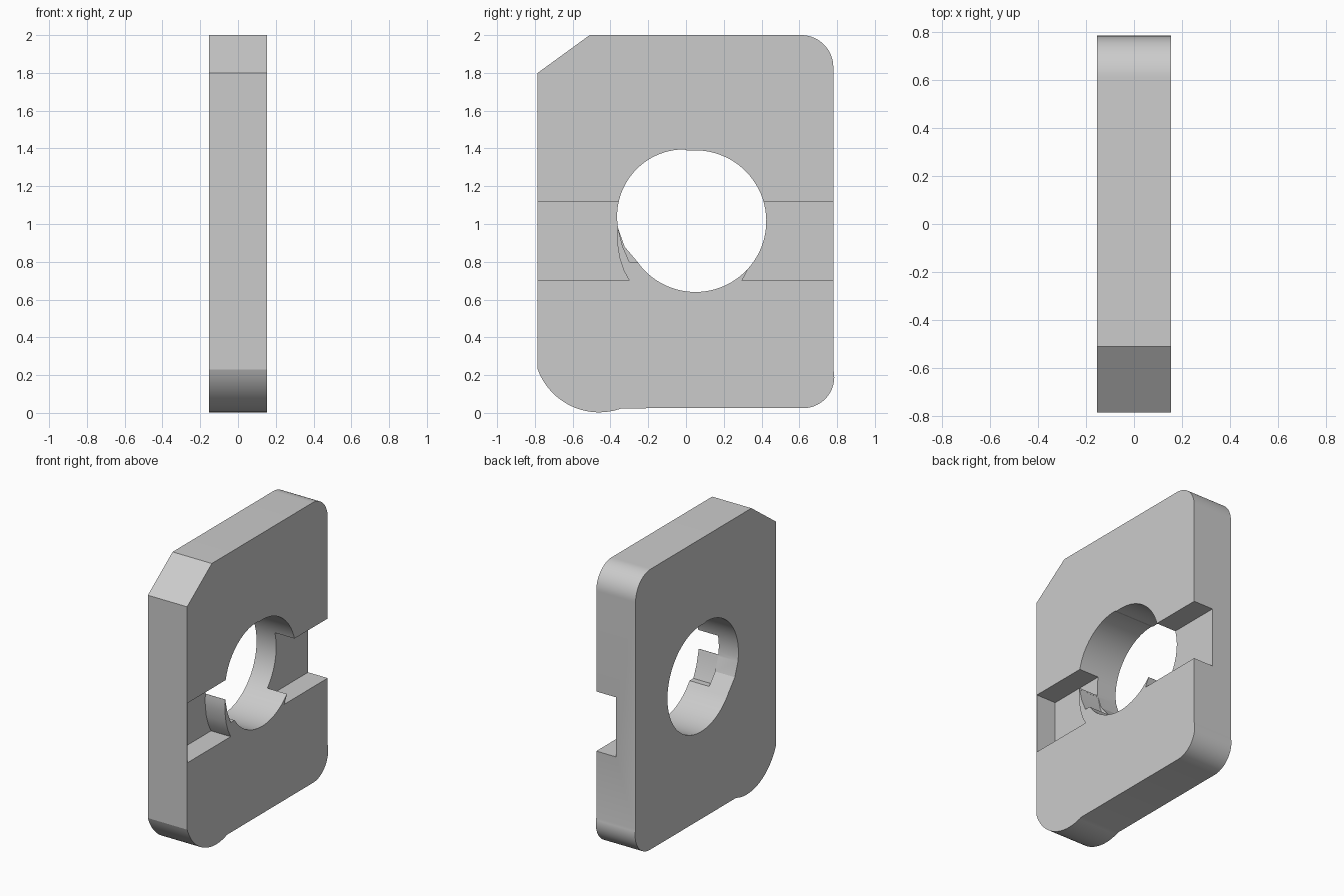
import bpy, bmesh
from math import cos, sin, radians

if "Cube" in bpy.data.objects:
    bpy.data.objects.remove(bpy.data.objects["Cube"])

HALF = 0.153  # half thickness of the plate


def arc(cy, cz, r, a0, a1, n):
    steps = [radians(a0 + (a1 - a0) * i / n) for i in range(n + 1)]
    return [(cy + r * cos(a), cz + r * sin(a)) for a in steps]


def prism(name, profile, x0, x1):
    """Extrude a (y, z) profile along x."""
    bm = bmesh.new()
    face = bm.faces.new([bm.verts.new((x0, y, z)) for y, z in profile])
    ext = bmesh.ops.extrude_face_region(bm, geom=[face])
    moved = [g for g in ext["geom"] if isinstance(g, bmesh.types.BMVert)]
    bmesh.ops.translate(bm, verts=moved, vec=(x1 - x0, 0, 0))
    bmesh.ops.recalc_face_normals(bm, faces=bm.faces)
    mesh = bpy.data.meshes.new(name)
    bm.to_mesh(mesh)
    bm.free()
    obj = bpy.data.objects.new(name, mesh)
    bpy.context.collection.objects.link(obj)
    return obj


def cut(target, cutter):
    mod = target.modifiers.new(cutter.name, "BOOLEAN")
    mod.operation, mod.solver, mod.object = "DIFFERENCE", "EXACT", cutter
    bpy.context.view_layer.objects.active = target
    bpy.ops.object.modifier_apply(modifier=mod.name)
    bpy.data.objects.remove(cutter, do_unlink=True)


# Plate: one chamfered corner, two rounded ones and a bulging lower corner
outline = [(-0.785, 1.8)]
outline += arc(-0.46, 0.349, 0.346, 200.1, 290.3, 24)
outline += arc(0.62, 0.19, 0.165, -90, 14, 20)
outline += arc(0.61, 1.83, 0.17, 0, 90, 18)
outline += [(-0.51, 2.0)]
plate = prism("plate", outline, -HALF, HALF)

# Central hole from two overlapping arcs
hole = arc(0.05, 1.015, 0.375, -145, 96, 56)
hole += arc(-0.01, 1.04, 0.355, 90, 190, 24)
hole += [(-0.325, 0.88)]
cut(plate, prism("hole_cutter", hole, -0.4, 0.4))

# Half-depth slot; a thin skin stays at the front edge, curved lips at the hole
front_slot = [(-0.783, 0.70), (-0.30, 0.70), (-0.33, 0.755), (-0.352, 0.82),
              (-0.364, 0.90), (-0.366, 0.95), (-0.362, 0.985), (-0.2, 1.0),
              (-0.2, 1.12), (-0.783, 1.12)]
back_slot = [(0.296, 0.70), (1.0, 0.70), (1.0, 1.12), (0.2, 1.12),
             (0.2, 0.90), (0.328, 0.76)]
lip_notch = [(-0.358, 0.972), (-0.335, 0.88), (-0.30, 0.80),
             (-0.24, 0.80), (-0.2, 0.95)]
for name, profile in (("front_slot", front_slot), ("back_slot", back_slot),
                      ("lip_notch", lip_notch)):
    cut(plate, prism(name, profile, 0.0, 0.4))

# Smooth rounded sides, crisp edges
bpy.ops.object.select_all(action="DESELECT")
plate.select_set(True)
bpy.context.view_layer.objects.active = plate
bpy.ops.object.shade_smooth_by_angle(angle=radians(20))
